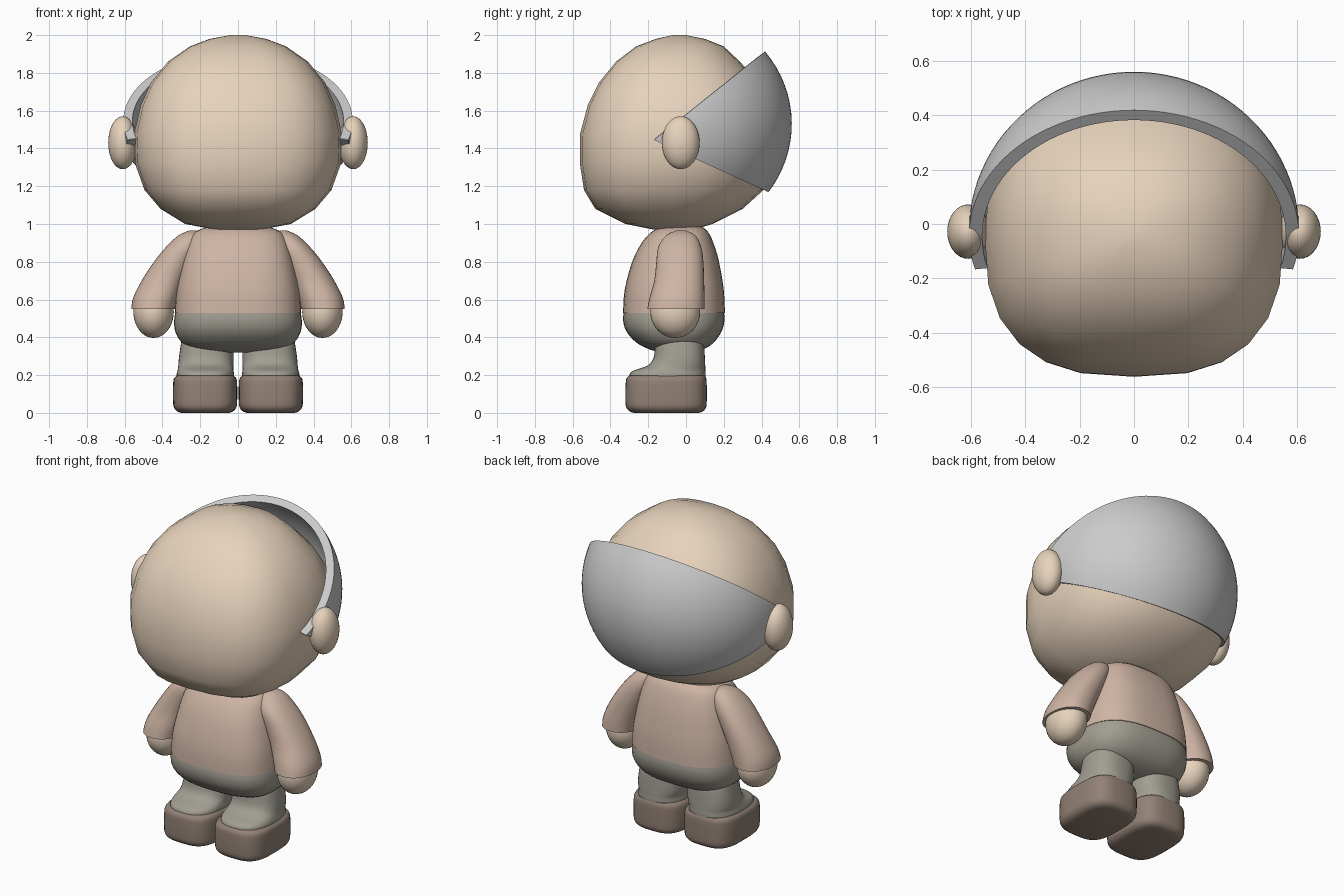
import bpy, bmesh
from math import sin, cos, acos, pi, sqrt, radians, copysign

if "Cube" in bpy.data.objects:
    bpy.data.objects.remove(bpy.data.objects["Cube"])


def material(name, rgb):
    m = bpy.data.materials.new(name)
    m.diffuse_color = (*rgb, 1)
    m.use_nodes = True
    m.node_tree.nodes["Principled BSDF"].inputs["Base Color"].default_value = m.diffuse_color
    return m


SKIN = material("skin", (0.80, 0.65, 0.50))
SHIRT = material("shirt", (0.62, 0.46, 0.37))
TROUSERS = material("trousers", (0.36, 0.34, 0.29))
SHOES = material("shoes", (0.29, 0.22, 0.18))


def finish(name, bm, mat=None, angle=45):
    bmesh.ops.recalc_face_normals(bm, faces=bm.faces)
    me = bpy.data.meshes.new(name)
    bm.to_mesh(me)
    bm.free()
    ob = bpy.data.objects.new(name, me)
    bpy.context.collection.objects.link(ob)
    if mat:
        me.materials.append(mat)
    bpy.ops.object.select_all(action='DESELECT')
    ob.select_set(True)
    bpy.context.view_layer.objects.active = ob
    bpy.ops.object.shade_smooth_by_angle(angle=radians(angle))
    return ob


def spline(rows, steps):
    """Catmull-Rom interpolation of the section rows."""
    out = []
    for i in range(len(rows) - 1):
        a, b, c, d = (rows[max(i - 1, 0)], rows[i], rows[i + 1],
                      rows[min(i + 2, len(rows) - 1)])
        for s in range(steps):
            t = s / steps
            out.append([0.5 * (2 * q + (r - p) * t + (2*p - 5*q + 4*r - u) * t**2
                               + (3*q - p - 3*r + u) * t**3)
                        for p, q, r, u in zip(a, b, c, d)])
    return out + [list(rows[-1])]


def loft(name, rows, mat, n=40, front=2.3, back=2.3, steps=3, side=1, angle=45):
    """Stack superellipse sections (z, x centre, half width, y front, y back)."""
    bm = bmesh.new()
    rings = []
    for z, xc, hx, y0, y1 in spline(rows, steps):
        ring = []
        for k in range(n):
            c, s = cos(2 * pi * k / n), sin(2 * pi * k / n)
            e = 2 / (front if s < 0 else back)
            x = xc + hx * copysign(abs(c) ** e, c)
            y = (y0 + y1) / 2 + (y1 - y0) / 2 * copysign(abs(s) ** e, s)
            ring.append(bm.verts.new((side * x, y, z)))
        rings.append(ring)
    for a, b in zip(rings, rings[1:]):
        for k in range(n):
            bm.faces.new((a[k], a[(k + 1) % n], b[(k + 1) % n], b[k]))
    bm.faces.new(rings[0])
    bm.faces.new(rings[-1])
    return finish(name, bm, mat, angle)


def ellipsoid(name, centre, radii, mat):
    bm = bmesh.new()
    bmesh.ops.create_uvsphere(bm, u_segments=32, v_segments=20, radius=1)
    bmesh.ops.scale(bm, vec=radii, verts=bm.verts)
    bmesh.ops.translate(bm, vec=centre, verts=bm.verts)
    return finish(name, bm, mat)


# Head: coarse but smooth shaded, flatter at the front
loft("head", [
    (0.97, 0, 0.12, -0.17, 0.04), (1.00, 0, 0.28, -0.32, 0.14),
    (1.08, 0, 0.41, -0.48, 0.30), (1.18, 0, 0.495, -0.54, 0.41),
    (1.32, 0, 0.545, -0.562, 0.475), (1.48, 0, 0.55, -0.56, 0.49),
    (1.63, 0, 0.515, -0.52, 0.46), (1.75, 0, 0.46, -0.46, 0.385),
    (1.86, 0, 0.37, -0.37, 0.285), (1.94, 0, 0.255, -0.265, 0.20),
    (1.98, 0, 0.15, -0.16, 0.10), (2.00, 0, 0.04, -0.07, 0.00)],
    SKIN, n=24, front=2.65, back=2.2, steps=1, angle=60)

# Hair band: wedge of a spherical shell, hinged on a line between the ears
AY, AZ, R = -0.17, 1.445, 0.59
NA, NT = 16, 56
bm = bmesh.new()
grid = []
for i in range(NA + 1):
    a = radians(-24.5 + 63 * i / NA)
    t0 = 0.14 * cos(a) + 0.085 * sin(a)
    h = -0.14 * sin(a) + 0.085 * cos(a)
    r = sqrt(R * R - h * h)
    th = acos((0.004 - t0) / r)
    row = []
    for j in range(NT + 1):
        q = th * (2 * j / NT - 1)
        t = t0 + r * cos(q)
        row.append(bm.verts.new((1.03 * r * sin(q), AY + t * cos(a), AZ + t * sin(a))))
    grid.append(row)
for a, b in zip(grid, grid[1:]):
    for j in range(NT):
        bm.faces.new((a[j], a[j + 1], b[j + 1], b[j]))
bmesh.ops.recalc_face_normals(bm, faces=bm.faces)
# shell thickness: inner copy pulled towards the sphere centre, rim bridged
inner = [[bm.verts.new((v.co.x * 0.92, -0.03 + (v.co.y + 0.03) * 0.93 - 0.005,
                        1.53 + (v.co.z - 1.53) * 0.93)) for v in row] for row in grid]
for a, b in zip(inner, inner[1:]):
    for j in range(NT):
        bm.faces.new((b[j], b[j + 1], a[j + 1], a[j]))


def rim(g):
    return (g[0] + [r[-1] for r in g[1:]] + g[-1][-2::-1] + [r[0] for r in g[-2:0:-1]])


o, s = rim(grid), rim(inner)
for k in range(len(o)):
    m = (k + 1) % len(o)
    bm.faces.new((o[k], o[m], s[m], s[k]))
finish("hair_band", bm, material("hair", (0.78, 0.78, 0.76)))

# Shirt body and trouser seat
loft("shirt_body", [
    (0.53, 0, 0.335, -0.333, 0.206), (0.65, 0, 0.325, -0.325, 0.20),
    (0.80, 0, 0.295, -0.285, 0.175), (0.90, 0, 0.265, -0.235, 0.145),
    (0.96, 0, 0.225, -0.18, 0.115), (0.995, 0, 0.13, -0.11, 0.07)],
    SHIRT, front=2.7, back=2.7)
loft("trouser_seat", [
    (0.32, 0, 0.10, -0.13, 0.04), (0.335, 0, 0.22, -0.19, 0.09),
    (0.37, 0, 0.295, -0.26, 0.145), (0.43, 0, 0.332, -0.315, 0.188),
    (0.49, 0, 0.338, -0.333, 0.204), (0.54, 0, 0.33, -0.328, 0.20)],
    TROUSERS, front=2.7, back=2.7)

for side, tag in ((-1, "left"), (1, "right")):
    # Ears, sleeves and hands
    ellipsoid(f"{tag}_ear", (side * 0.61, -0.028, 1.43), (0.077, 0.1, 0.14), SKIN)
    loft(f"{tag}_sleeve", [
        (0.55, 0.45, 0.115, -0.205, 0.098), (0.61, 0.435, 0.12, -0.193, 0.098),
        (0.70, 0.395, 0.115, -0.168, 0.096), (0.80, 0.34, 0.105, -0.157, 0.092),
        (0.88, 0.29, 0.09, -0.147, 0.08), (0.94, 0.255, 0.06, -0.105, 0.05),
        (0.965, 0.24, 0.02, -0.05, 0.0)], SHIRT, front=2.2, back=2.2, side=side)
    ellipsoid(f"{tag}_hand", (side * 0.447, -0.057, 0.535), (0.107, 0.132, 0.138), SKIN)
    # Trouser leg bunching over the shoe, then the shoe
    loft(f"{tag}_trouser_leg", [
        (0.17, 0.173, 0.152, -0.30, 0.102), (0.205, 0.173, 0.152, -0.298, 0.104),
        (0.225, 0.172, 0.148, -0.275, 0.103), (0.25, 0.17, 0.146, -0.205, 0.102),
        (0.29, 0.168, 0.145, -0.172, 0.10), (0.36, 0.165, 0.138, -0.162, 0.095),
        (0.40, 0.165, 0.13, -0.14, 0.08)],
        TROUSERS, front=2.5, back=2.5, side=side)
    loft(f"{tag}_shoe", [
        (0.0, 0.174, 0.125, -0.275, 0.065), (0.008, 0.174, 0.148, -0.298, 0.09),
        (0.03, 0.174, 0.166, -0.317, 0.107), (0.07, 0.174, 0.17, -0.321, 0.11),
        (0.14, 0.174, 0.17, -0.32, 0.11), (0.18, 0.174, 0.166, -0.316, 0.108),
        (0.197, 0.174, 0.15, -0.30, 0.10)],
        SHOES, front=3.2, back=3.2, side=side)
